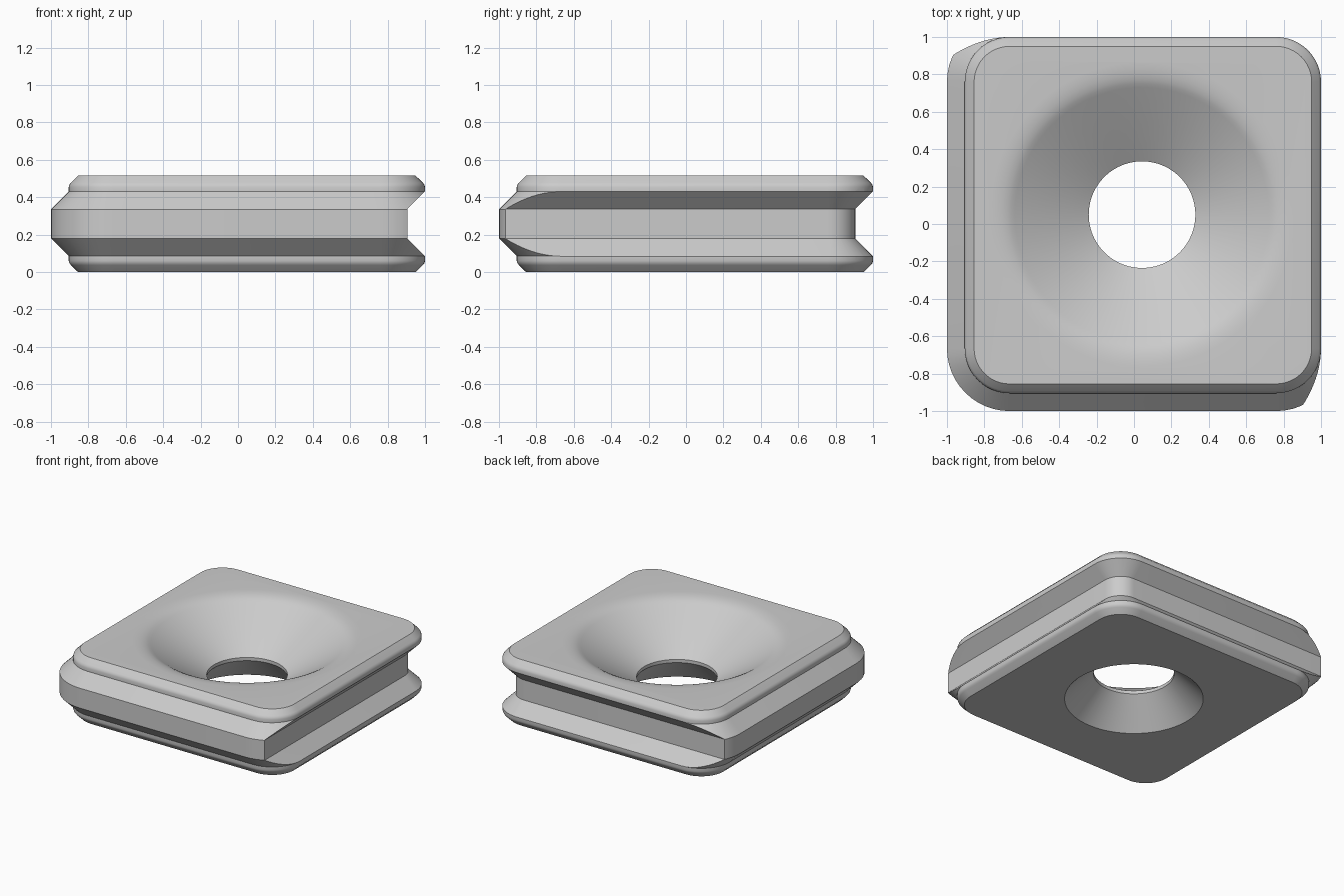
import bpy, bmesh, math

if "Cube" in bpy.data.objects:
    bpy.data.objects.remove(bpy.data.objects["Cube"])

HEIGHT, STEP, RADIUS, SEGS = 0.515, 0.095, 0.24, 12

grey = bpy.data.materials.new("light_grey")
grey.use_nodes = True
grey.diffuse_color = (0.6, 0.6, 0.6, 1)
grey.node_tree.nodes["Principled BSDF"].inputs["Base Color"].default_value = (0.6, 0.6, 0.6, 1)


def loft(name, rings):
    """Skin a stack of closed rings of equal length into a capped solid."""
    bm = bmesh.new()
    loops = [[bm.verts.new(p) for p in ring] for ring in rings]
    n = len(loops[0])
    for low, high in zip(loops, loops[1:]):
        for i in range(n):
            j = (i + 1) % n
            bm.faces.new((low[i], low[j], high[j], high[i]))
    bm.faces.new(loops[0][::-1])
    bm.faces.new(loops[-1])
    bmesh.ops.recalc_face_normals(bm, faces=bm.faces)
    mesh = bpy.data.meshes.new(name)
    bm.to_mesh(mesh)
    bm.free()
    obj = bpy.data.objects.new(name, mesh)
    obj.data.materials.append(grey)
    bpy.context.collection.objects.link(obj)
    return obj


def rounded_square(lo, hi, offset, z):
    """Square from lo to hi in x and y, grown by offset, with round corners."""
    r = RADIUS + offset
    a, b = lo + RADIUS, hi - RADIUS
    pts = []
    for k, (cx, cy) in enumerate(((b, b), (a, b), (a, a), (b, a))):
        for s in range(SEGS + 1):
            t = (k + s / SEGS) * math.pi / 2
            pts.append((cx + r * math.cos(t), cy + r * math.sin(t), z))
    return pts


def circle(r, z, n=96):
    return [(0.043 + r * math.cos(2 * math.pi * i / n),
             0.05 + r * math.sin(2 * math.pi * i / n), z) for i in range(n)]


def cut(target, tool, operation):
    mod = target.modifiers.new(operation, 'BOOLEAN')
    mod.object, mod.operation, mod.solver = tool, operation, 'EXACT'
    bpy.context.view_layer.objects.active = target
    bpy.ops.object.modifier_apply(modifier=mod.name)
    bpy.data.objects.remove(tool)


# Tile with rounded lips and a tongue all round, as (z, offset) mirrored in height
lower = [(0, -0.05), (0.037, -0.012), (0.047, -0.004), (0.06, 0), (0.085, 0), (0.18, STEP)]
outline = lower + [(HEIGHT - z, o) for z, o in reversed(lower)]
tile = loft("grooved_tile", [rounded_square(-0.905, 1, o, z) for z, o in outline])

# Envelope that turns the tongue into a groove on the left and back sides
lower = [(-0.101, 0.185), (0.179, -STEP)]
outline = lower + [(HEIGHT - z, o) for z, o in reversed(lower)]
envelope = loft("groove_envelope", [rounded_square(-1.6, 1, o, z) for z, o in outline])
cut(tile, envelope, 'INTERSECT')

# Centre hole: cone below, wide soft-rimmed funnel above
funnel = [(0.59, -0.1), (0.285, 0.205), (0.285, 0.23), (0.68, 0.48), (0.70, 0.491),
          (0.72, 0.5), (0.75, 0.508), (0.78, 0.5125), (0.82, 0.5155), (0.82, 0.6)]
hole = loft("hole_cutter", [circle(r, z) for r, z in funnel])
cut(tile, hole, 'DIFFERENCE')

# Smooth curves, crisp ridges
bpy.ops.object.select_all(action='DESELECT')
tile.select_set(True)
bpy.context.view_layer.objects.active = tile
bpy.ops.object.shade_smooth_by_angle(angle=math.radians(32))
